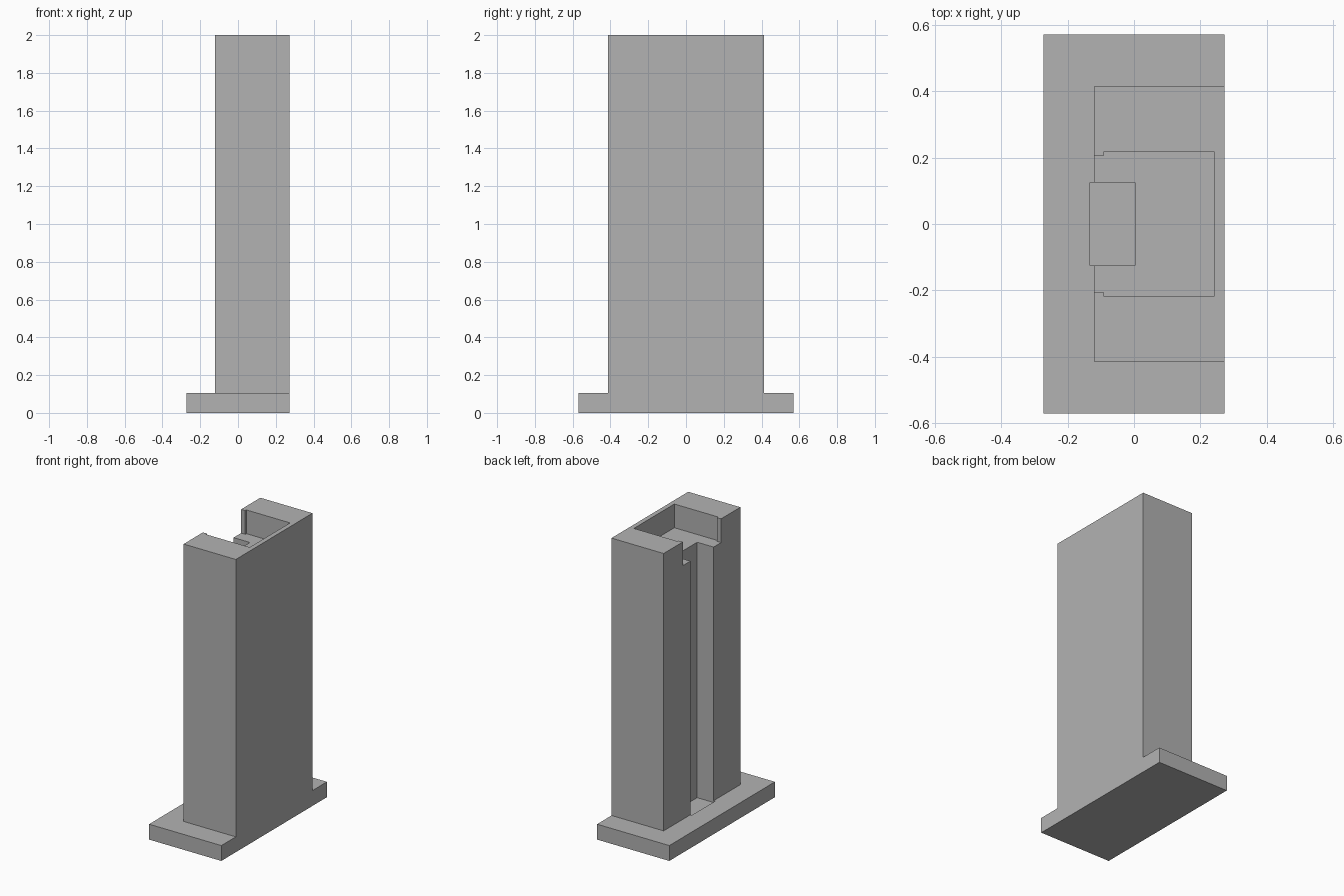
import bpy, bmesh

cube = bpy.data.objects.get("Cube")
if cube:
    bpy.data.objects.remove(cube, do_unlink=True)

grey = bpy.data.materials.new("plain grey")
grey.use_nodes = True
colour = (0.448, 0.448, 0.448, 1)
grey.diffuse_color = colour
grey.node_tree.nodes["Principled BSDF"].inputs["Base Color"].default_value = colour


def box(name, x0, x1, half_y, z0, z1):
    """Box centred on y = 0 between the given x and z limits."""
    bm = bmesh.new()
    bmesh.ops.create_cube(bm, size=1)
    for v in bm.verts:
        v.co = (x1 if v.co.x > 0 else x0,
                half_y if v.co.y > 0 else -half_y,
                z1 if v.co.z > 0 else z0)
    mesh = bpy.data.meshes.new(name)
    bm.to_mesh(mesh)
    bm.free()
    mesh.materials.append(grey)
    obj = bpy.data.objects.new(name, mesh)
    bpy.context.scene.collection.objects.link(obj)
    return obj


def combine(target, tool, operation):
    """Apply a boolean to the target, then drop the tool."""
    tool.hide_render = True
    mod = target.modifiers.new(operation.title(), 'BOOLEAN')
    mod.operation = operation
    mod.solver = 'EXACT'
    mod.object = tool
    bpy.context.view_layer.update()
    graph = bpy.context.evaluated_depsgraph_get()
    result = bpy.data.meshes.new_from_object(target.evaluated_get(graph))
    target.modifiers.clear()
    target.data = result
    bpy.data.objects.remove(tool, do_unlink=True)


BACK, FACE, TOP, FLOOR = 0.273, -0.121, 2.0, 1.838

# Foot plate with the column standing flush to its left edge
stand = box("column_with_foot", -0.273, BACK, 0.57, 0, 0.105)
combine(stand, box("column", FACE, BACK, 0.414, 0.05, TOP), 'UNION')

# Top pocket, its narrower side opening, and the tall groove below
combine(stand, box("pocket_cutter", -0.09, 0.241, 0.218, FLOOR, TOP + 0.1), 'DIFFERENCE')
combine(stand, box("opening_cutter", FACE - 0.1, 0, 0.206, FLOOR, TOP + 0.1), 'DIFFERENCE')
combine(stand, box("groove_cutter", -0.132, 0.003, 0.125, 0.093, FLOOR + 0.05), 'DIFFERENCE')

# Merge coplanar faces
bm = bmesh.new()
bm.from_mesh(stand.data)
bmesh.ops.remove_doubles(bm, verts=bm.verts, dist=0.0001)
bmesh.ops.dissolve_limit(bm, angle_limit=0.01, verts=bm.verts, edges=bm.edges)
bm.to_mesh(stand.data)
bm.free()
